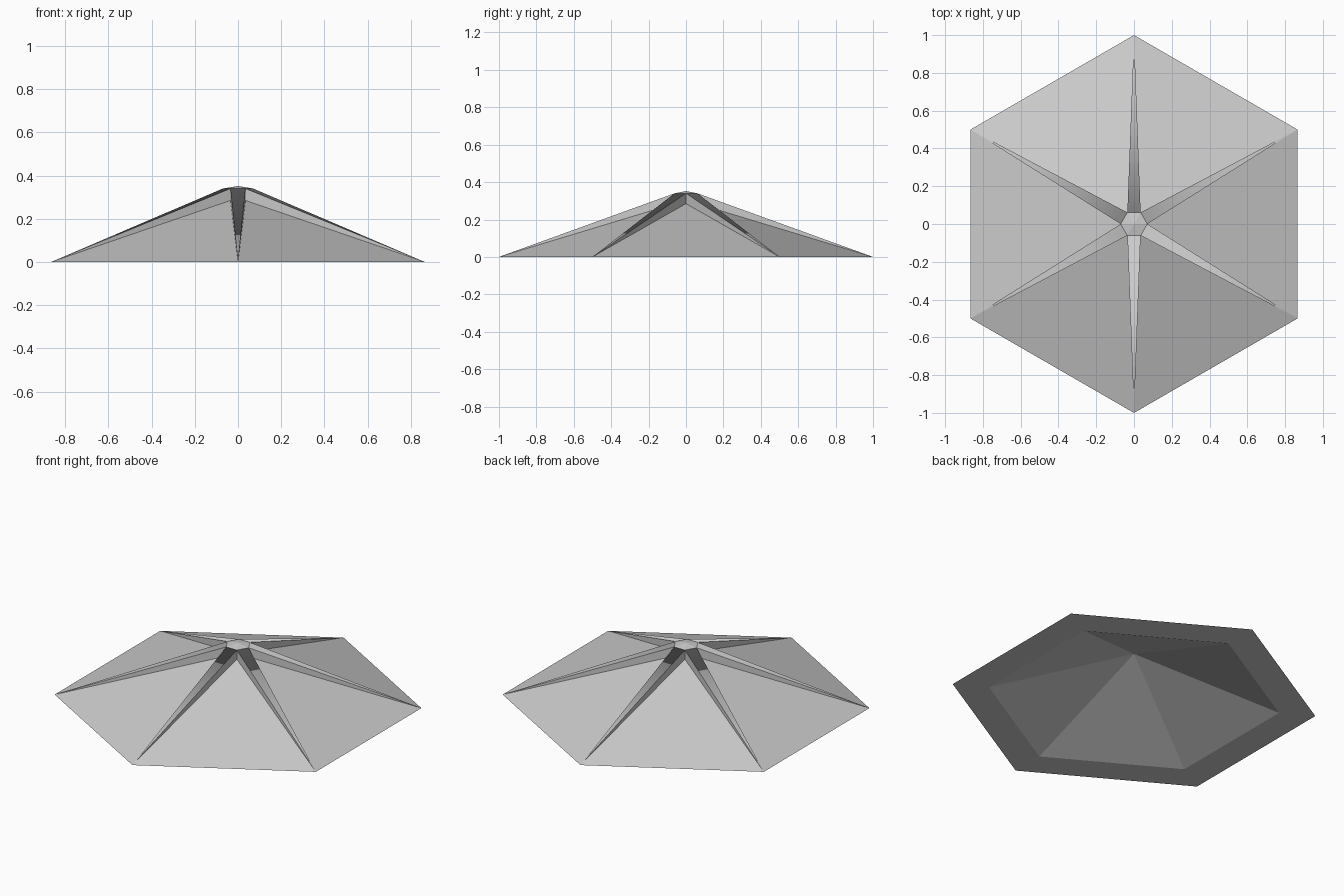
import bpy
import bmesh
from math import radians, cos, sin
from mathutils import Matrix

cube = bpy.data.objects.get("Cube")
if cube:
    bpy.data.objects.remove(cube, do_unlink=True)

SIDES = 6
ROOF_TOP = 0.31      # peak of the sloping panels
INNER_TOP = 0.29     # peak of the hollow underside
INNER_RADIUS = 0.8
RIB_HALF = 0.035     # half width of a rib at the hub
HUB = 0.061          # distance from the centre to a rib's inner end
HUB_Z = 0.34
CAP_Z = 0.352

grey = bpy.data.materials.new("light_grey")
grey.use_nodes = True
colour = (0.6, 0.6, 0.6, 1.0)
grey.diffuse_color = colour
grey.node_tree.nodes["Principled BSDF"].inputs["Base Color"].default_value = colour


def finish(name, bm):
    bmesh.ops.recalc_face_normals(bm, faces=bm.faces)
    mesh = bpy.data.meshes.new(name)
    bm.to_mesh(mesh)
    bm.free()
    mesh.materials.append(grey)
    obj = bpy.data.objects.new(name, mesh)
    bpy.context.collection.objects.link(obj)
    return obj


def ring(bm, radius, z, start):
    angles = [radians(start + i * 360 / SIDES) for i in range(SIDES)]
    return [bm.verts.new((radius * cos(a), radius * sin(a), z)) for a in angles]


def fan(bm, loop, z):
    tip = bm.verts.new((0, 0, z))
    for i in range(SIDES):
        bm.faces.new((loop[i], loop[(i + 1) % SIDES], tip))


# Roof shell: six sloping panels, a flat rim below and a hollow underside
bm = bmesh.new()
outer = ring(bm, 1.0, 0, 30)
inner = ring(bm, INNER_RADIUS, 0, 30)
fan(bm, outer, ROOF_TOP)
fan(bm, inner, INNER_TOP)
for i in range(SIDES):
    j = (i + 1) % SIDES
    bm.faces.new((outer[i], inner[i], inner[j], outer[j]))
finish("roof_shell", bm)

# Hip ribs: wedges that taper from the hub to each corner
for i in range(SIDES):
    bm = bmesh.new()
    tip = bm.verts.new((1.0, 0, 0))
    top_l, top_r, low_l, low_r = [
        bm.verts.new((HUB, y, z))
        for z in (HUB_Z, 0.28) for y in (RIB_HALF, -RIB_HALF)]
    top = bm.faces.new((tip, top_l, top_r))
    end = bm.faces.new((top_l, low_l, low_r, top_r))
    bm.faces.new((tip, low_l, top_l))
    bm.faces.new((tip, top_r, low_r))
    bm.faces.new((tip, low_r, low_l))
    top.smooth = end.smooth = True
    bm.transform(Matrix.Rotation(radians(30 + i * 360 / SIDES), 4, 'Z'))
    finish(f"hip_rib_{i + 1}", bm)

# Cap: shallow pyramid closing the hub between the ribs
bm = bmesh.new()
rim = ring(bm, 0.0705, HUB_Z, 0)
fan(bm, rim, CAP_Z)
bm.faces.new(rim)
finish("peak_cap", bm)
